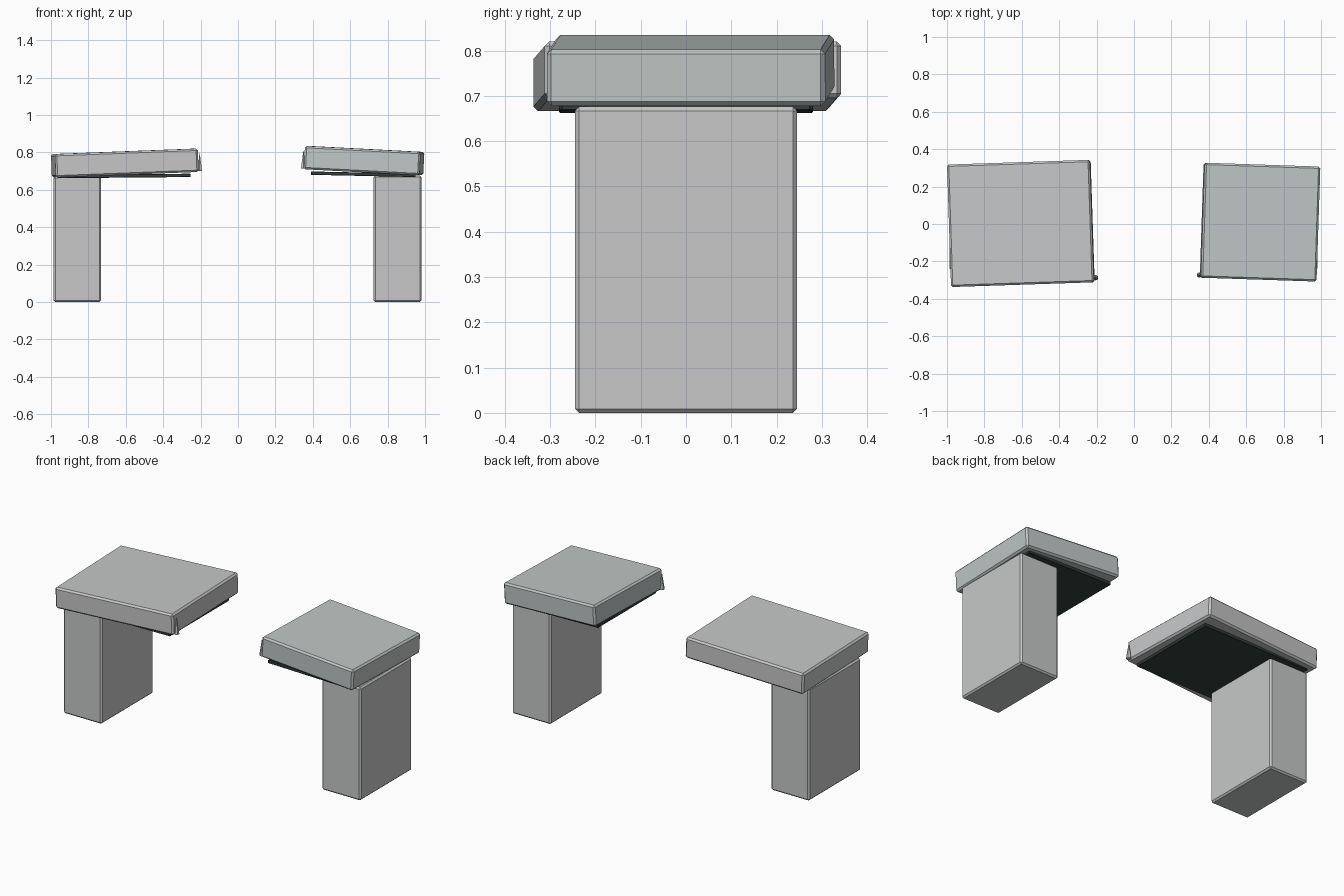
import bpy
from math import radians

cube = bpy.data.objects.get("Cube")
if cube:
    bpy.data.objects.remove(cube, do_unlink=True)


def material(name, rgb):
    mat = bpy.data.materials.new(name)
    mat.use_nodes = True
    mat.diffuse_color = (*rgb, 1)
    mat.node_tree.nodes["Principled BSDF"].inputs["Base Color"].default_value = (*rgb, 1)
    return mat


stone = material("pale stone", (0.57, 0.575, 0.58))
cool_stone = material("cool pale stone", (0.53, 0.57, 0.565))
shadow = material("dark green grey", (0.035, 0.05, 0.048))


def block(name, center, size, mat, bevel, tilt=0, turn=0):
    """Chamfered box, tilted about y and turned about z (degrees)."""
    bpy.ops.mesh.primitive_cube_add(size=1, location=center)
    obj = bpy.context.object
    obj.name = name
    obj.scale = size
    bpy.ops.object.transform_apply(location=False, rotation=False, scale=True)
    obj.rotation_euler = (0, radians(tilt), radians(turn))
    obj.data.materials.append(mat)
    mod = obj.modifiers.new("chamfer", "BEVEL")
    mod.width = bevel
    mod.segments = 1
    return obj


def chip(name, center, mat):
    """Small pointed splinter at the broken inner corner."""
    bpy.ops.mesh.primitive_cone_add(vertices=6, radius1=0.015, radius2=0,
                                    depth=0.1, location=center)
    obj = bpy.context.object
    obj.name = name
    obj.data.materials.append(mat)


# Upright pillars
block("right_pillar", (-0.859, 0, 0.336), (0.254, 0.49, 0.672), stone, 0.009)
block("left_pillar", (0.853, 0, 0.338), (0.256, 0.49, 0.676), stone, 0.009)

# Broken lintel slabs, each tilted up toward the gap
block("right_slab", (-0.605, 0.003, 0.743), (0.765, 0.655, 0.125), stone, 0.01, -2.2, 1.9)
block("left_slab", (0.674, 0.01, 0.756), (0.62, 0.615, 0.125), cool_stone, 0.01, 3, -1.9)

# Dark panels under the slabs
block("right_under_panel", (-0.607, 0, 0.674), (0.705, 0.56, 0.018), shadow, 0.002, -0.5, 0)
block("left_under_panel", (0.67, 0, 0.683), (0.56, 0.55, 0.018), shadow, 0.002, 1.2, 0)

# Splinters at the inner front corners
chip("right_chip", (-0.205, -0.287, 0.75), stone)
chip("left_chip", (0.35, -0.273, 0.765), cool_stone)
